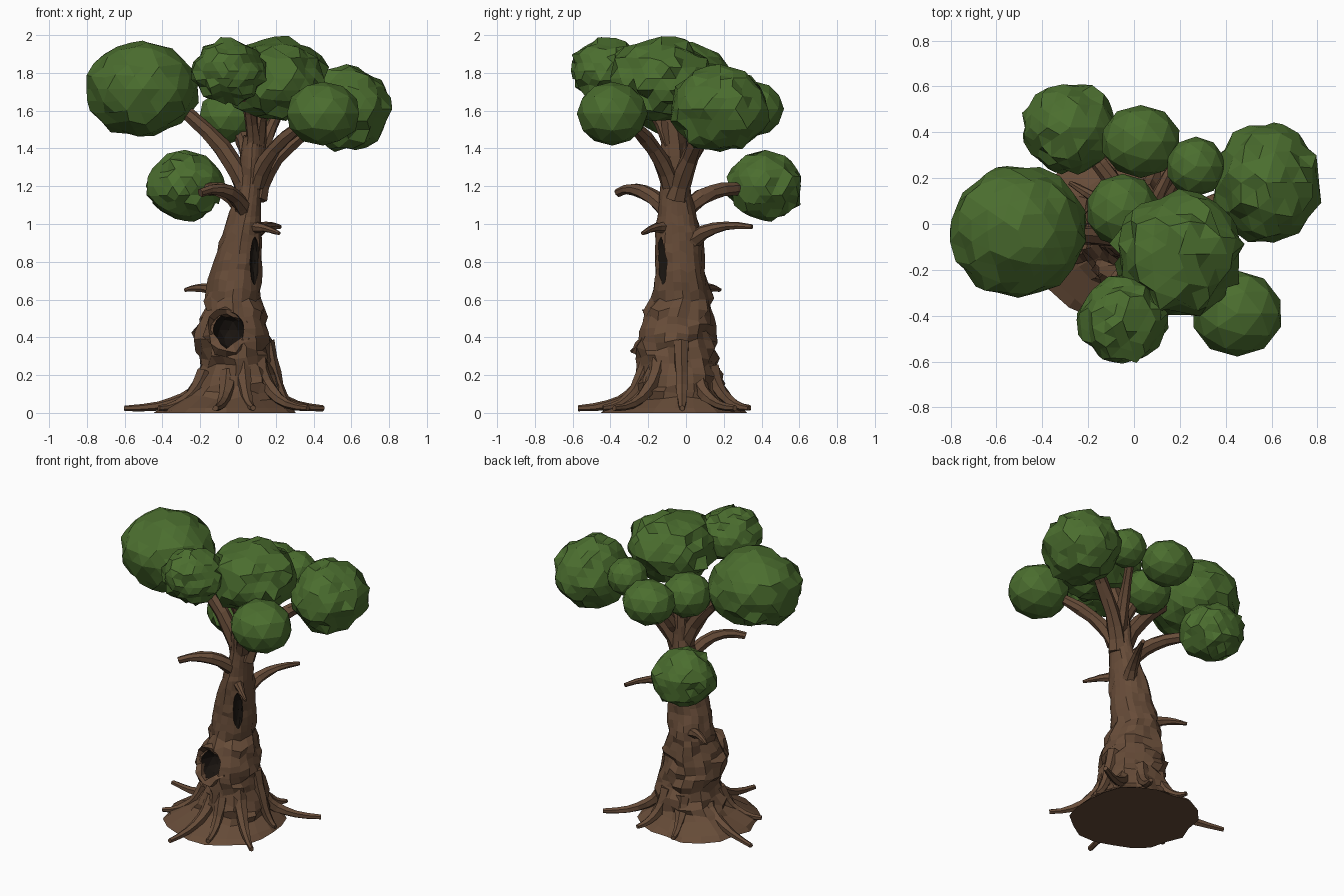
import bpy, bmesh, math, random
from mathutils import Vector, noise

if "Cube" in bpy.data.objects:
    bpy.data.objects.remove(bpy.data.objects["Cube"])

random.seed(4)


def material(name, rgb):
    m = bpy.data.materials.new(name)
    m.diffuse_color = (*rgb, 1)
    m.use_nodes = True
    m.node_tree.nodes["Principled BSDF"].inputs["Base Color"].default_value = m.diffuse_color
    return m


BARK = material("bark", (0.135, 0.072, 0.04))
DARK = material("hollow", (0.01, 0.007, 0.005))
LEAF = material("leaf", (0.07, 0.155, 0.028))


def finish(bm, name, mat):
    bmesh.ops.recalc_face_normals(bm, faces=bm.faces[:])
    me = bpy.data.meshes.new(name)
    bm.to_mesh(me)
    bm.free()
    me.materials.append(mat)
    ob = bpy.data.objects.new(name, me)
    bpy.context.collection.objects.link(ob)
    return ob


def skin(bm, rings):
    """Join rings of points into a closed capped tube."""
    vr = [[bm.verts.new(p) for p in r] for r in rings]
    n = len(vr[0])
    for a, b in zip(vr, vr[1:]):
        for i in range(n):
            bm.faces.new((a[i], a[(i + 1) % n], b[(i + 1) % n], b[i]))
    bm.faces.new(vr[0][::-1])
    bm.faces.new(vr[-1])


def limb(name, a, b, c, r0, r1, sides=7, steps=6, rough=0.14):
    """Tapered tube along a curve from a to c, pulled towards b."""
    a, b, c = Vector(a), Vector(b), Vector(c)
    n = (b - a).cross(c - b)
    if n.length < 1e-4:
        n = (c - a).orthogonal()
    n.normalize()
    rings = []
    for s in range(steps + 1):
        t = s / steps
        p = a * (1 - t) ** 2 + b * 2 * t * (1 - t) + c * t * t
        d = ((b - a) * (1 - t) + (c - b) * t).normalized()
        side, r = d.cross(n), r0 + (r1 - r0) * t
        ring = []
        for i in range(sides):
            w = 2 * math.pi * i / sides
            k = r * (1 + random.uniform(-rough, rough))
            q = p + (side * math.cos(w) + n * math.sin(w)) * k
            q.z = max(q.z, 0.0)
            ring.append(q)
        rings.append(ring)
    bm = bmesh.new()
    skin(bm, rings)
    return finish(bm, name, BARK)


# Trunk: z, centre x, centre y, radius x, radius y
PROFILE = [(0, -.06, -.06, .385, .38), (.025, -.06, -.06, .36, .35),
           (.08, -.04, -.04, .26, .26), (.15, -.015, -.03, .22, .225),
           (.25, -.01, -.03, .195, .20), (.38, -.035, -.05, .205, .20),
           (.50, -.02, -.045, .175, .185), (.60, -.03, -.015, .15, .155),
           (.75, -.01, -.03, .14, .13), (.90, .015, -.035, .115, .125),
           (1.05, .04, -.045, .085, .10), (1.2, .065, -.055, .062, .076),
           (1.35, .072, -.06, .06, .078), (1.46, .08, -.06, .05, .06)]
rows = []
for p, q in zip(PROFILE, PROFILE[1:]):
    k = max(1, round((q[0] - p[0]) / .045))
    rows += [[u + (v - u) * j / k for u, v in zip(p, q)] for j in range(k)]
rows.append(PROFILE[-1])
SIDES = 20
groove = [random.uniform(-.06, .06) for _ in range(SIDES)]
rings = []
for z, cx, cy, rx, ry in rows:
    rough = .11 if .1 < z < .65 else .05
    ring = []
    for i in range(SIDES):
        w = 2 * math.pi * i / SIDES
        k = 1 + groove[i] + random.uniform(-rough, rough)
        dz = random.uniform(-.014, .014) if z > .05 else 0
        ring.append((cx + rx * k * math.cos(w), cy + ry * k * math.sin(w), z + dz))
    rings.append(ring)
bm = bmesh.new()
skin(bm, rings)
trunk = finish(bm, "trunk", BARK)
trunk.data.materials.append(DARK)

# Hollows cut into the trunk: round one in front, tall slit at front right
for loc, size in [((-.05, -.24, .44), (.085, .14, .10)),
                  ((.09, -.135, .80), (.027, .045, .135))]:
    bm = bmesh.new()
    bmesh.ops.create_icosphere(bm, subdivisions=2, radius=1)
    for v in bm.verts:
        v.co = Vector(loc) + Vector([c * s for c, s in zip(v.co, size)])
    cutter = finish(bm, "hollow_cutter", DARK)
    cutter.hide_render = True
    mod = trunk.modifiers.new("hollow", 'BOOLEAN')
    mod.operation, mod.solver, mod.object = 'DIFFERENCE', 'EXACT', cutter
    mod.material_mode = 'TRANSFER'
    bpy.context.view_layer.objects.active = trunk
    bpy.ops.object.modifier_apply(modifier=mod.name)
    bpy.data.objects.remove(cutter)

# Ragged bark lip round the front hollow, jutting out towards the bottom
bm = bmesh.new()
N, M = 15, 5
lip = []
for i in range(N):
    w = 2 * math.pi * i / N
    row = []
    for j in range(M):
        u = 2 * math.pi * j / M
        R = .105 + .025 * math.cos(u) + random.uniform(-.016, .016)
        y = -.22 + .04 * math.sin(u) + .035 * math.cos(w) ** 2 + .03 * math.sin(w)
        row.append(bm.verts.new((-.05 + R * math.cos(w), y + random.uniform(-.012, .012),
                                 .435 + R * math.sin(w))))
    lip.append(row)
for i in range(N):
    for j in range(M):
        a, b = lip[i], lip[(i + 1) % N]
        bm.faces.new((a[j], b[j], b[(j + 1) % M], a[(j + 1) % M]))
finish(bm, "hollow_lip", BARK)

# Roots: tip x, tip y, start height
ROOTS = [(-.60, .15, .16), (-.12, -.57, .22), (.45, .26, .20), (.37, -.38, .28),
         (.14, .33, .24), (-.14, .34, .22), (-.42, -.22, .22),
         (.30, -.02, .38), (.08, -.44, .30)]
for i, (x, y, h) in enumerate(ROOTS):
    d = Vector((x + .02, y + .03)).normalized()
    s = (-.02 + d.x * .17, -.03 + d.y * .17, h)
    limb(f"root_{i}", s, (-.02 + d.x * .24, -.03 + d.y * .24, .03),
         (x, y, .025), .048, .015, sides=6, steps=7)

# Boughs carrying the crown, then bare stubs
limb("bough_left", (.06, -.06, 1.13), (-.02, -.06, 1.42), (-.36, -.04, 1.65), .058, .036)
limb("bough_right", (.09, -.05, 1.13), (.13, .0, 1.36), (.44, .13, 1.55), .058, .036)
limb("bough_top", (.08, -.06, 1.3), (.09, -.06, 1.5), (.13, -.10, 1.66), .065, .045)
limb("bough_front", (.08, -.08, 1.4), (.08, -.14, 1.62), (.02, -.32, 1.74), .04, .03)
limb("bough_front_right", (.09, -.08, 1.2), (.14, -.14, 1.42), (.40, -.33, 1.56), .05, .032)
limb("bough_mid", (.07, -.05, 1.3), (.04, -.02, 1.45), (-.03, .04, 1.56), .045, .035)
limb("bough_back_right", (.09, -.04, 1.25), (.13, .06, 1.45), (.24, .26, 1.64), .048, .025)
limb("bough_low_back", (.03, -.02, 1.05), (-.03, .12, 1.22), (-.20, .32, 1.18), .05, .032)
limb("stub_front", (.05, -.07, 1.04), (-.03, -.24, 1.24), (-.20, -.36, 1.165), .05, .022)
limb("stub_back", (.05, .0, .88), (.10, .12, 1.02), (.22, .35, .985), .05, .012)
limb("stub_right", (.07, -.10, .98), (.13, -.17, .99), (.22, -.23, .95), .035, .01)
limb("stub_low", (-.08, .06, .63), (-.18, .12, .68), (-.28, .18, .65), .04, .01)

# Foliage: centre, radii, subdivisions, roughness
FOLIAGE = [((-.505, -.03, 1.715), (.30, .285, .25), 3, .15),
           ((-.28, .42, 1.20), (.205, .195, .18), 3, .2),
           ((.03, .36, 1.61), (.175, .16, .145), 2, .03),
           ((-.05, .06, 1.57), (.16, .16, .145), 2, .03),
           ((.27, .25, 1.68), (.13, .13, .125), 2, .03),
           ((.195, -.13, 1.77), (.275, .265, .22), 3, .24),
           ((-.05, -.42, 1.81), (.19, .19, .17), 3, .22),
           ((.45, -.39, 1.585), (.20, .19, .17), 2, .03),
           ((.575, .18, 1.61), (.235, .26, .225), 3, .2)]
for i, (c, r, sub, amp) in enumerate(FOLIAGE):
    bm = bmesh.new()
    bmesh.ops.create_icosphere(bm, subdivisions=sub, radius=1)
    for v in bm.verts:
        k = 1 + amp * (.6 * noise.noise(v.co * 3.2 + Vector((i * 7.3, 1, 2)))
                       + random.uniform(-.35, .3))
        v.co = Vector([m + s * q * k for m, s, q in zip(c, r, v.co)])
    # merge nearly flat neighbours into broad leafy facets
    bmesh.ops.dissolve_limit(bm, angle_limit=math.radians(10 if sub == 3 else 6),
                             verts=bm.verts[:], edges=bm.edges[:])
    finish(bm, f"foliage_{i}", LEAF)
